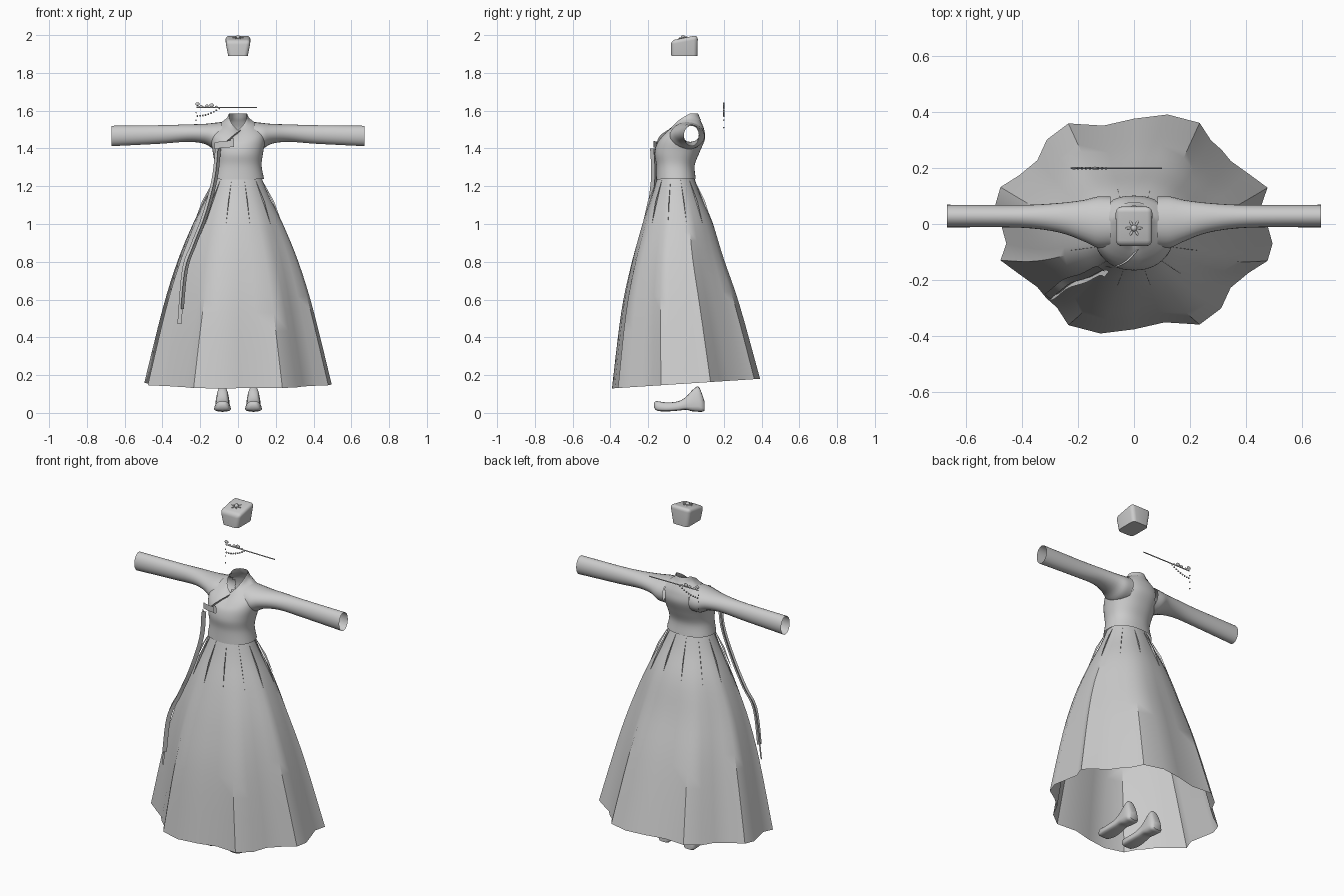
import bpy, bmesh, math
from mathutils import Vector

old = bpy.data.objects.get("Cube")
if old:
    bpy.data.objects.remove(old)

grey = bpy.data.materials.new("cloth grey")
grey.use_nodes = True
colour = (0.6, 0.6, 0.6, 1)
grey.diffuse_color = colour
grey.node_tree.nodes["Principled BSDF"].inputs["Base Color"].default_value = colour


def finish(name, bm, angle=40):
    bmesh.ops.recalc_face_normals(bm, faces=bm.faces)
    mesh = bpy.data.meshes.new(name)
    bm.to_mesh(mesh)
    bm.free()
    mesh.materials.append(grey)
    obj = bpy.data.objects.new(name, mesh)
    bpy.context.collection.objects.link(obj)
    bpy.ops.object.select_all(action='DESELECT')
    obj.select_set(True)
    bpy.context.view_layer.objects.active = obj
    bpy.ops.object.shade_smooth_by_angle(angle=math.radians(angle))
    return obj


def smooth(rows, steps):
    """Resample rows of numbers along a smooth curve."""
    out, last = [], len(rows) - 1
    for i in range(last):
        a, b, c, d = rows[max(i - 1, 0)], rows[i], rows[i + 1], rows[min(i + 2, last)]
        for s in range(steps):
            t = s / steps
            out.append([q + t / 2 * (r - p + t * (2 * p - 5 * q + 4 * r - s4 + t * (3 * (q - r) + s4 - p)))
                        for p, q, r, s4 in zip(a, b, c, d)])
    return out + [list(rows[-1])]


def loft(rings, closed=True, cap=False):
    bm = bmesh.new()
    grid = [[bm.verts.new(p) for p in ring] for ring in rings]
    n = len(grid[0])
    for lo, hi in zip(grid, grid[1:]):
        for j in range(n if closed else n - 1):
            k = (j + 1) % n
            bm.faces.new((lo[j], lo[k], hi[k], hi[j]))
    if cap:
        bm.faces.new(grid[0])
        bm.faces.new(grid[-1])
    return bm


def ribbon(name, path, width):
    """Flat strip that follows a path, widened along one vector."""
    w = Vector(width) / 2
    pts = [Vector(p) for p in smooth(path, 5)]
    return finish(name, loft([[p - w, p + w] for p in pts], closed=False))


def rod(name, a, b, r):
    a, b = Vector(a), Vector(b)
    bm = bmesh.new()
    bmesh.ops.create_cone(bm, segments=8, radius1=r, radius2=r, depth=(b - a).length, cap_ends=True)
    obj = finish(name, bm)
    obj.location = (a + b) / 2
    obj.rotation_euler = (b - a).to_track_quat('Z', 'Y').to_euler()


def bead(name, at, r, scale=(1, 1, 1), turn=(0, 0, 0)):
    bm = bmesh.new()
    bmesh.ops.create_uvsphere(bm, u_segments=10, v_segments=6, radius=r)
    obj = finish(name, bm, 60)
    obj.location, obj.scale, obj.rotation_euler = at, scale, turn


# Skirt: wavy hem outline, half of it turned round to make the rest
half_hem = [(.496, -.07), (.457, .07), (.478, .13), (.41, .18), (.347, .225), (.314, .265), (.275, .3),
            (.235, .362), (.12, .392), (0, .377), (-.11, .352), (-.235, .36), (-.312, .302), (-.346, .228),
            (-.41, .175), (-.478, .132)]
hem = half_hem + [(-x, -y) for x, y in half_hem]
# height, half width, half depth, centre in y, fold strength
skirt_rows = [(1.25, .125, .097, -.055, 0), (1.15, .165, .13, -.052, .1), (1.0, .24, .188, -.046, .3),
              (.8, .32, .245, -.045, .6), (.55, .395, .31, -.03, .85), (.155, .49, .385, 0, 1)]
rings = []
for z, rx, ry, cy, fold in smooth(skirt_rows, 4):
    ring = []
    for hx, hy in hem:
        u, v = hx / .49, hy / .385
        k = fold + (1 - fold) / math.hypot(u, v)
        ring.append((u * k * rx, v * k * ry + cy, z + .025 * v * fold))
    rings.append(ring)
finish("skirt", loft(rings), 35)

# Waist darts: thin raised triangles round the top of the skirt
bm = bmesh.new()
for i in range(12):
    a = math.tau * (i + .5) / 12
    c, s = math.cos(a), math.sin(a)
    top = Vector((.128 * c, .1 * s - .055, 1.24))
    low = Vector((.243 * c, .19 * s - .046, 1.0))
    mid = (top + low) / 2 + Vector((c, s, 0)) * .012
    bm.faces.new([bm.verts.new(p) for p in (top, mid, low)])
finish("waist_darts", bm)

# Bodice: rings that tip forward into a V neckline
# back height, front height, half width, front y, back y
bodice_rows = [(1.24, 1.235, .138, -.158, .052), (1.31, 1.31, .125, -.157, .046), (1.38, 1.37, .133, -.166, .072),
               (1.45, 1.42, .145, -.156, .1), (1.5, 1.45, .138, -.135, .096), (1.535, 1.472, .1, -.112, .083),
               (1.56, 1.488, .06, -.088, .07), (1.585, 1.497, .046, -.07, .06)]


def bodice_ring(zb, zf, rx, yf, yb, grow=0, n=48):
    ring = []
    for i in range(n):
        a = math.tau * i / n
        f = min(i, n - i) / (n / 2)
        c = math.cos(a)
        y = (yf + yb) / 2 + (yb - yf + 2 * grow) / 2 * math.copysign(abs(c) ** .9, c)
        ring.append((math.copysign(abs(math.sin(a)) ** .9, math.sin(a)) * (rx + grow), y,
                     zb + (zf - zb) * max(0, (f - .4) / .6)))
    return ring


rows = smooth(bodice_rows, 5)
bm = loft([bodice_ring(*r) for r in rows])
holes = []
for f in bm.faces:
    p = f.calc_center_median()
    if abs(p.x) > .055 and math.hypot((p.y - .012) / .075, (p.z - 1.467) / .058) < 1:
        holes.append(f)
bmesh.ops.delete(bm, geom=holes, context='FACES')
finish("bodice", bm, 60)
finish("collar", loft([bodice_ring(*r, grow=.004) for r in rows[-8:]]), 60)

# Sleeves: x, front y, back y, low z, high z
sleeve_rows = [(.085, -.085, .098, 1.395, 1.54), (.13, -.085, .098, 1.398, 1.535), (.18, -.062, .086, 1.425, 1.53),
               (.27, -.03, .075, 1.435, 1.527), (.41, -.013, .068, 1.425, 1.523), (.67, -.012, .069, 1.412, 1.52)]
for side, name in ((1, "left_sleeve"), (-1, "right_sleeve")):
    rings = []
    for x, y0, y1, z0, z1 in smooth(sleeve_rows, 4):
        rings.append([(side * x, (y0 + y1) / 2 + (y1 - y0) / 2 * math.cos(a), (z0 + z1) / 2 + (z1 - z0) / 2 * math.sin(a))
                      for a in (math.tau * i / 24 for i in range(24))])
    finish(name, loft(rings), 60)

# Front closure, bow and long hanging ribbons
ribbon("lapel_edge", [(.01, -.092, 1.49), (-.03, -.135, 1.46), (-.075, -.155, 1.42), (-.1, -.15, 1.39)], (.012, 0, .02))
ribbon("bow_loop", [(-.02, -.172, 1.425), (-.07, -.168, 1.422), (-.125, -.142, 1.415)], (0, 0, .035))
ribbon("bow_knot", [(-.02, -.178, 1.43), (-.04, -.178, 1.43)], (0, 0, .045))
tail = [(-.11, -.165, 1.4), (-.128, -.16, 1.24), (-.178, -.185, 1.05), (-.24, -.205, .89), (-.285, -.24, .76)]
ribbon("long_ribbon", tail + [(-.31, -.26, .47)], (.022, -.016, 0))
ribbon("short_ribbon", [(x + .012, y - .015, z) for x, y, z in tail] + [(-.295, -.265, .55)], (.016, .02, 0))

# Shoes: y, low z, high z, half width at the sole, half width at the top
shoe_rows = [(-.17, .035, .052, .018, .014), (-.155, .012, .062, .038, .03), (-.1, .008, .055, .05, .036),
             (-.04, .012, .062, .046, .032), (0, .016, .085, .042, .028), (.035, .008, .122, .044, .026),
             (.065, .006, .14, .046, .024), (.085, .006, .1, .042, .026), (.098, .012, .06, .03, .02)]
for side, name in ((1, "left_shoe"), (-1, "right_shoe")):
    rings = []
    for y, z0, z1, w0, w1 in smooth(shoe_rows, 3):
        ring = []
        for i in range(16):
            c, s = math.cos(math.tau * i / 16), math.sin(math.tau * i / 16)
            c, s = math.copysign(abs(c) ** .6, c), math.copysign(abs(s) ** .6, s)
            t = (s + 1) / 2
            ring.append((side * .082 + c * (w0 + (w1 - w0) * t), y, z0 + (z1 - z0) * t))
        rings.append(ring)
    finish(name, loft(rings, cap=True), 50)

# Cap: rounded box that widens upward, with a sloping top
bm = bmesh.new()
bmesh.ops.create_cube(bm, size=1)
for v in bm.verts:
    up = v.co.z > 0
    front = v.co.y < 0
    v.co.x *= .138 if up else .104
    v.co.y = (-.08 if front else .063) if up else (-.078 if front else .06)
    v.co.z = (1.972 if front else 2.0) if up else 1.89
rim = [e for e in bm.edges if max(v.co.z for v in e.verts) > 1.95]
bmesh.ops.bevel(bm, geom=rim, offset=.022, segments=4, profile=.5, affect='EDGES')
finish("cap", bm, 50)

# Flower ornament on the cap
bead("flower_centre", (0, -.015, 1.988), .012)
for i in range(6):
    a = math.tau * i / 6
    bead("flower_petal", (.02 * math.cos(a), -.015 + .02 * math.sin(a), 1.986 + .003 * math.sin(a)), .011, (1, .4, .3), (0, 0, a))

# Hairpin with flowers and dangling beads
rod("hairpin_rod", (-.22, .2, 1.618), (.1, .2, 1.616), .003)
for x, z, r in ((-.215, 1.635, .012), (-.195, 1.622, .009), (-.165, 1.625, .01), (-.14, 1.628, .013), (-.115, 1.62, .008)):
    bead("hairpin_flower", (x, .2, z), r, (1, .4, .8))
for i in range(9):
    t = i / 8
    bead("hairpin_bead", (-.215 + .115 * t, .2, 1.572 + .04 * t * t), .005)
for i in range(3):
    bead("hairpin_drop", (-.222, .2, 1.59 - .04 * i), .004)
